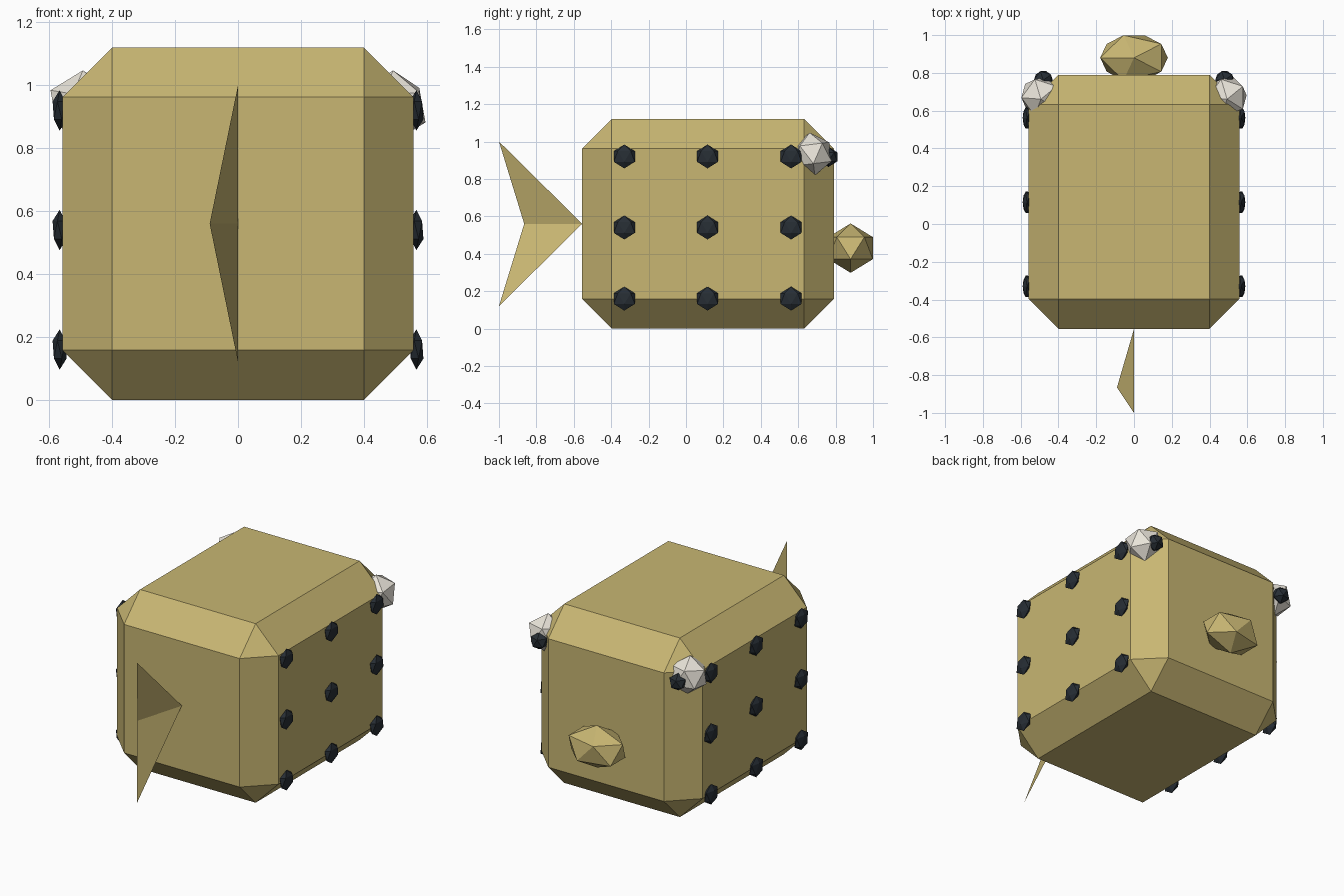
import bpy, bmesh
from math import radians, pi

if "Cube" in bpy.data.objects:
    bpy.data.objects.remove(bpy.data.objects["Cube"])


def material(name, rgb):
    m = bpy.data.materials.new(name)
    m.diffuse_color = (*rgb, 1)
    m.use_nodes = True
    m.node_tree.nodes["Principled BSDF"].inputs["Base Color"].default_value = m.diffuse_color
    return m


TAN = material("tan", (0.58, 0.47, 0.17))
DARK = material("dark", (0.02, 0.027, 0.035))
WHITE = material("white", (0.82, 0.78, 0.70))


def finish(bm, name, mat):
    mesh = bpy.data.meshes.new(name)
    bm.to_mesh(mesh)
    bm.free()
    mesh.materials.append(mat)
    obj = bpy.data.objects.new(name, mesh)
    bpy.context.collection.objects.link(obj)
    return obj


def gem(name, loc, scale, mat, tilt=0):
    # 20-sided ball with one pole up
    bm = bmesh.new()
    bmesh.ops.create_icosphere(bm, subdivisions=1, radius=1)
    obj = finish(bm, name, mat)
    obj.location, obj.scale = loc, scale
    obj.rotation_euler = (radians(tilt), 0, pi)
    return obj


# Body: box with every edge chamfered
bm = bmesh.new()
bmesh.ops.create_cube(bm, size=1)
bmesh.ops.scale(bm, vec=(1.116, 1.345, 1.12), verts=bm.verts)
bmesh.ops.translate(bm, vec=(0, 0.1175, 0.56), verts=bm.verts)
bmesh.ops.bevel(bm, geom=bm.edges[:], offset=0.158, offset_type='OFFSET',
                segments=1, affect='EDGES')
finish(bm, "body", TAN)

# Tail: thin folded fin of two triangles
bm = bmesh.new()
root = bm.verts.new((0, -0.555, 0.56))
fold = bm.verts.new((-0.09, -0.865, 0.56))
for z in (1.0, 0.12):
    tip = bm.verts.new((0, -1, z))
    bm.faces.new((root, fold, tip) if z > 0.56 else (root, tip, fold))
finish(bm, "tail_fin", TAN)

# Snout: wide flattened ball
gem("snout", (0, 0.88, 0.43), (0.2, 0.14, 0.132), TAN)

# Eyes, pupils and side studs
for side, label in ((-1, "left"), (1, "right")):
    gem(f"eye_{label}", (side * 0.493, 0.675, 0.933), (0.115,) * 3, WHITE, -7)
    gem(f"pupil_{label}", (side * 0.48, 0.762, 0.918), (0.056, 0.055, 0.054), DARK)
    for row, z in enumerate((0.16, 0.54, 0.92)):
        for col, y in enumerate((-0.33, 0.115, 0.562)):
            gem(f"stud_{label}_{row}_{col}", (side * 0.567, y, z),
                (0.025, 0.066, 0.064), DARK)
